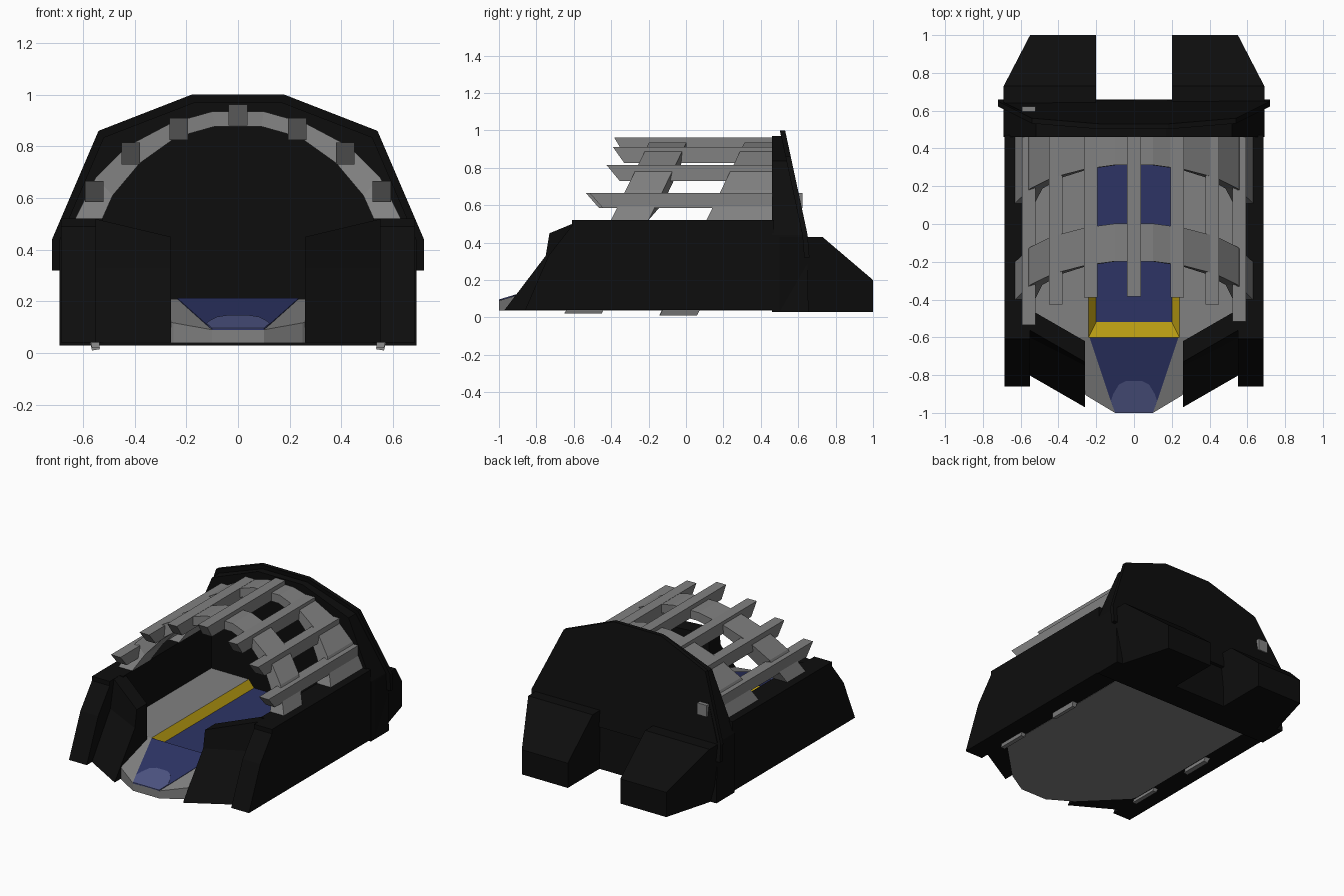
import bpy, bmesh

if "Cube" in bpy.data.objects:
    bpy.data.objects.remove(bpy.data.objects["Cube"])


def material(name, rgb):
    m = bpy.data.materials.new(name)
    m.diffuse_color = (*rgb, 1)
    m.use_nodes = True
    m.node_tree.nodes["Principled BSDF"].inputs["Base Color"].default_value = m.diffuse_color
    return m


BLACK = material("black", (0.004, 0.004, 0.004))
GREY = material("grey", (0.22, 0.22, 0.22))
BLUE = material("dark blue", (0.026, 0.034, 0.13))
PALE = material("pale blue", (0.075, 0.09, 0.23))
GOLD = material("gold", (0.47, 0.32, 0.006))


def build(name, verts, faces, mats, face_mats=None):
    bm = bmesh.new()
    vs = [bm.verts.new(v) for v in verts]
    for i, f in enumerate(faces):
        face = bm.faces.new([vs[k] for k in f])
        face.material_index = face_mats[i] if face_mats else 0
    bmesh.ops.recalc_face_normals(bm, faces=bm.faces)
    me = bpy.data.meshes.new(name)
    bm.to_mesh(me)
    bm.free()
    for m in mats:
        me.materials.append(m)
    ob = bpy.data.objects.new(name, me)
    bpy.context.collection.objects.link(ob)
    return ob


def loft(name, sections, mat):
    """Skin a list of equal-length closed loops and cap both ends."""
    n = len(sections[0])
    verts = [p for s in sections for p in s]
    faces = [list(range(n)), list(range(len(verts) - n, len(verts)))]
    for s in range(len(sections) - 1):
        for k in range(n):
            a, b = s * n + k, s * n + (k + 1) % n
            faces.append([a, b, b + n, a + n])
    return build(name, verts, faces, [mat])


def mirrored(half):
    """Mirror a right-hand list of (x, z) or (x, y) points across x = 0."""
    return half + [(-x, v) for x, v in reversed(half)]


# Floor deck with sloping front ramp and sunken lane with gold sides
def ramp_z(y):
    return min(0.21, 0.21 + 0.3 * (y + 0.6))


outline = mirrored([(0.53, 0.47), (0.53, -0.6), (0.52, -0.64), (0.25, -0.91), (0.1, -1.0)])
n = len(outline)
verts = [(x, y, ramp_z(y)) for x, y in outline] + [(x, y, 0.038) for x, y in outline]
r = len(verts)
verts += [(0.24, 0.47, 0.21), (0.24, -0.6, 0.21), (-0.24, -0.6, 0.21), (-0.24, 0.47, 0.21)]
verts += [(0.2, 0.47, 0.16), (0.2, -0.52, 0.16), (-0.2, -0.52, 0.16), (-0.2, 0.47, 0.16)]
faces = [[0, 1, r + 1, r], [n - 1, n - 2, r + 2, r + 3],
         list(range(1, n - 1)) + [r + 2, r + 1], list(range(n, 2 * n))]
faces += [[k, k + 1, k + 1 + n, k + n] for k in range(n - 1)]
faces += [[n - 1, r + 3, r + 7, r + 4, r, 0, n, 2 * n - 1]]
fm = [0] * len(faces)
faces += [[r + k, r + k + 1, r + k + 5, r + k + 4] for k in range(3)] + [[r + 4, r + 5, r + 6, r + 7]]
fm += [1, 1, 1, 2]
build("floor_deck", verts, faces, [GREY, GOLD, BLUE], fm)


# Painted plates on the ramp
def ramp_plate(name, half, lift, mat):
    pts = mirrored(half)
    loft(name, [[(x, y, ramp_z(y) + h) for x, y in pts] for h in (-0.003, lift)], mat)


ramp_plate("ramp_carpet", [(0.235, -0.602), (0.125, -0.93), (0.1, -1.0)], 0.003, BLUE)
ramp_plate("ramp_pale_patch", [(0.04, -0.83), (0.08, -0.85), (0.11, -0.9), (0.122, -0.935), (0.1, -1.0)],
           0.006, PALE)

# Side walls, folded front panels and rear feet
door_in = [(-0.97, 0.04), (-0.75, 0.33), (-0.73, 0.45), (-0.62, 0.45), (-0.62, 0.04)]
door_out = [(-0.8, 0.04), (-0.6, 0.33), (-0.56, 0.52), (-0.45, 0.52), (-0.45, 0.04)]
wall = [(-0.86, 0.04), (-0.735, 0.33), (-0.61, 0.49), (-0.61, 0.52), (0.47, 0.52), (0.47, 0.04)]
wall_in = [(-0.5, 0.04), (-0.5, 0.33), (-0.5, 0.49), (-0.5, 0.52), (0.47, 0.52), (0.47, 0.04)]
foot = [(0.5, 0.43), (0.73, 0.43), (1.0, 0.2), (1.0, 0.03), (0.5, 0.03)]
for side, s in (("right", 1), ("left", -1)):
    loft(f"front_panel_{side}", [[(s * x, y, z) for y, z in p]
                                 for x, p in ((0.26, door_in), (0.555, door_out))], BLACK)
    loft(f"side_wall_{side}", [[(s * x, y, z) for y, z in wall] for x in (0.55, 0.685)], BLACK)
    loft(f"inner_wall_{side}", [[(s * x, y, z) for y, z in wall_in] for x in (0.525, 0.56)], BLACK)
    loft(f"rear_foot_{side}",
         [[(s * 0.2, y, z) for y, z in foot],
          [(s * (0.55 if y > 0.9 else 0.69), y, z) for y, z in foot]], BLACK)


# Rear bulkhead and the thin leaning plate behind it
def lean(z):
    return min(0.66, 0.53 + (1 - z) * 0.215)


body = mirrored([(0.69, 0.03), (0.69, 0.44), (0.52, 0.835), (0.17, 0.97)])
loft("rear_bulkhead", [[(x, 0.46, z) for x, z in body],
                       [(x, lean(z) - 0.005, z) for x, z in body]], BLACK)
plate = mirrored([(0.72, 0.32), (0.72, 0.44), (0.54, 0.86), (0.18, 1.0)])
loft("leaning_plate", [[(x, lean(z) - t, z) for x, z in plate] for t in (0.028, 0)], BLACK)

# Leaning roof ribs, running down through the walls
outer = mirrored([(0.565, 0.01), (0.65, 0.35), (0.63, 0.52), (0.55, 0.68), (0.43, 0.8), (0.26, 0.89), (0.1, 0.935)])
inner = mirrored([(0.535, 0.015), (0.56, 0.35), (0.525, 0.52), (0.485, 0.61), (0.38, 0.735), (0.24, 0.835), (0.09, 0.877)])


def rib(name, y0, y1, fixed_back, lift):
    secs = []
    for (xo, zo), (xi, zi) in zip(outer, inner):
        d = (0.93 - zo) * 0.49
        back = y1 if fixed_back and zo > 0.4 else y0 + 0.2 - d
        zo, zi = max(zo, lift), max(zi, lift)
        secs.append([(xo, y0 - d, zo), (xo, back, zo), (xi, back, zi), (xi, y0 - d, zi)])
    loft(name, secs, GREY)


rib("front_rib", -0.2, 0, False, 0.02)
rib("rear_rib", 0.31, 0.47, True, 0.0)


# Long roof beams with raked front ends
def beam(name, x, z0, z1, y0, rake, y1=0.48):
    prof = [(y0, z1), (y1, z1), (y1, z0), (y0 + rake, z0)]
    loft(name, [[(x + h, y, z) for y, z in prof] for h in (-0.036, 0.036)], GREY)


beam("ridge_beam", 0, 0.88, 0.963, -0.385, 0.05)
for s, side in ((1, "right"), (-1, "left")):
    beam(f"upper_beam_{side}", s * 0.23, 0.825, 0.91, -0.39, 0.06)
    beam(f"middle_beam_{side}", s * 0.415, 0.73, 0.815, -0.425, 0.07)
    beam(f"lower_beam_{side}", s * 0.557, 0.585, 0.665, -0.535 if s < 0 else -0.515, 0.07,
         0.622 if s < 0 else 0.48)
